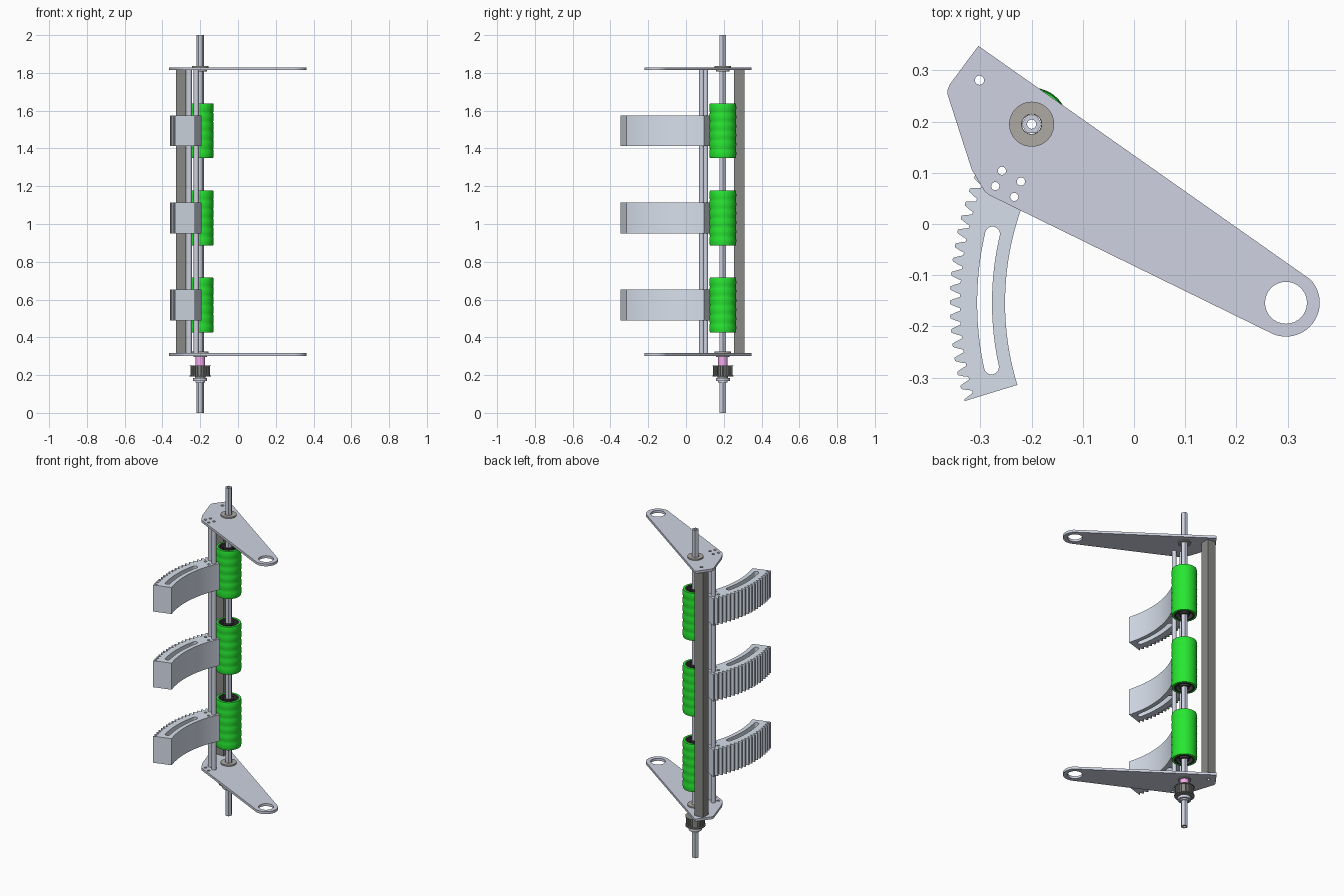
import bpy
from math import sin, cos, pi, radians

if "Cube" in bpy.data.objects:
    bpy.data.objects.remove(bpy.data.objects["Cube"])

SHAFT = (-0.2, 0.195)       # roller axis
PIVOT = (0.297, -0.154)     # arm pivot, also centre of the rack arcs
BAR = (-0.302, 0.281)
ROD_POINTS = [(-0.258, 0.104), (-0.221, 0.083)]
SPARE_POINTS = [(-0.271, 0.074), (-0.234, 0.053)]
LEVELS = [0.571, 1.032, 1.494]


def material(name, rgb):
    m = bpy.data.materials.new(name)
    m.diffuse_color = (*rgb, 1)
    m.use_nodes = True
    m.node_tree.nodes["Principled BSDF"].inputs["Base Color"].default_value = m.diffuse_color
    return m


STEEL = material("blue_grey", (0.62, 0.65, 0.75))
RACK = material("pale_blue_grey", (0.68, 0.74, 0.83))
DARK = material("dark_grey", (0.25, 0.25, 0.24))
BRONZE = material("warm_grey", (0.42, 0.40, 0.37))
GREEN = material("green", (0.02, 0.8, 0.03))
BLACK = material("black", (0.04, 0.04, 0.04))
PINK = material("pink", (0.9, 0.4, 0.85))


def arc(c, r, a0, a1, n):
    """Points on an arc, angles in degrees, both ends included."""
    return [(c[0] + r * cos(radians(a0 + (a1 - a0) * i / n)),
             c[1] + r * sin(radians(a0 + (a1 - a0) * i / n))) for i in range(n + 1)]


def circle(c, r, n=32):
    return arc(c, r, 0, 360, n)[:-1]


def finish(name, mesh, mat):
    ob = bpy.data.objects.new(name, mesh)
    bpy.context.collection.objects.link(ob)
    mesh.materials.clear()
    mesh.materials.append(mat)
    bpy.ops.object.select_all(action='DESELECT')
    ob.select_set(True)
    bpy.context.view_layer.objects.active = ob
    bpy.ops.object.shade_smooth_by_angle(angle=radians(30))
    return ob


def extrude(name, loops, z0, z1, mat):
    """Extrude an outline (first loop) with holes (other loops) from z0 to z1."""
    cu = bpy.data.curves.new(name, 'CURVE')
    cu.dimensions = '2D'
    cu.fill_mode = 'BOTH'
    cu.extrude = (z1 - z0) / 2
    for pts in loops:
        s = cu.splines.new('POLY')
        s.points.add(len(pts) - 1)
        for p, (x, y) in zip(s.points, pts):
            p.co = (x, y, 0, 1)
        s.use_cyclic_u = True
    tmp = bpy.data.objects.new(name + "_outline", cu)
    bpy.context.collection.objects.link(tmp)
    dg = bpy.context.evaluated_depsgraph_get()
    mesh = bpy.data.meshes.new_from_object(tmp.evaluated_get(dg))
    bpy.data.objects.remove(tmp)
    ob = finish(name, mesh, mat)
    ob.location.z = (z0 + z1) / 2
    return ob


def lathe(name, profile, z, mat, n=48):
    """Revolve a closed (radius, z) profile around the shaft axis."""
    k = len(profile)
    verts = [(r * cos(2 * pi * i / n), r * sin(2 * pi * i / n), h)
             for i in range(n) for r, h in profile]
    faces = [(i * k + j, (i + 1) % n * k + j, (i + 1) % n * k + (j + 1) % k, i * k + (j + 1) % k)
             for i in range(n) for j in range(k)]
    mesh = bpy.data.meshes.new(name)
    mesh.from_pydata(verts, [], faces)
    ob = finish(name, mesh, mat)
    ob.location = (*SHAFT, z)
    return ob


def ring(name, r0, r1, z0, z1, mat):
    return lathe(name, [(r0, z0), (r1, z0), (r1, z1), (r0, z1)], 0, mat)


# Side arms with a pivot eye, bearing seat and bolt holes
arm = [(-0.304, 0.348), (-0.360, 0.273), (-0.364, 0.263), (-0.364, 0.252),
       (-0.317, 0.106), (-0.292, 0.064), (-0.284, 0.057)]
arm += arc(PIVOT, 0.066, -116, 44, 28)
holes = [circle(PIVOT, 0.041), circle(SHAFT, 0.036), circle(BAR, 0.009, 20)]
holes += [circle(p, 0.008, 20) for p in ROD_POINTS + SPARE_POINTS]
for side, z in (("lower", 0.301), ("upper", 1.814)):
    extrude(side + "_arm", [arm] + holes, z, z + 0.015, STEEL)
    # Flanged bearing in each arm
    lathe(side + "_bearing", [(0.0195, -0.006), (0.036, -0.006), (0.036, 0.015),
                              (0.044, 0.015), (0.044, 0.023), (0.0195, 0.023)], z, BRONZE)

# Hollow hexagonal shaft
extrude("hex_shaft", [circle(SHAFT, 0.0198, 6), circle(SHAFT, 0.009, 20)], 0, 2, STEEL)


# Square cross bar
def square(h):
    return [(BAR[0] + a * h, BAR[1] + b * h) for a, b in ((-1, -1), (1, -1), (1, 1), (-1, 1))]


extrude("cross_bar", [square(0.0275), square(0.021)], 0.316, 1.814, DARK)

# Two tubular tie rods
for i, p in enumerate(ROD_POINTS):
    extrude(f"tie_rod_{i + 1}", [circle(p, 0.0135), circle(p, 0.008, 20)], 0.316, 1.814, STEEL)

# Curved toothed racks: toothed outer arc, smooth inner arc, curved slot
A0, A1, TEETH = 153.0, 197.0, 18
step = (A1 - A0) / TEETH
rack = []
for i in range(TEETH):
    for f, r in ((0.0, 0.657), (0.14, 0.656), (0.32, 0.645), (0.42, 0.637),
                 (0.62, 0.637), (0.72, 0.645), (0.88, 0.656)):
        rack += arc(PIVOT, r, A0 + (i + f) * step, 0, 1)[:1]
rack += arc(PIVOT, 0.657, A1, 0, 1)[:1]
rack += arc(PIVOT, 0.549, A1, A0, 24)

S0, S1, SR, SW = 166.8, 192.3, 0.589, 0.0145
cap0, cap1 = arc(PIVOT, SR, S0, S1, 1)
slot = arc(PIVOT, SR + SW, S0, S1, 20) + arc(cap1, SW, S1, S1 + 180, 10)[1:-1]
slot += arc(PIVOT, SR - SW, S1, S0, 20) + arc(cap0, SW, S0 + 180, S0 + 360, 10)[1:-1]
rack_holes = [slot] + [circle(p, 0.0135) for p in ROD_POINTS]
rack_holes += [circle(p, 0.008, 20) for p in SPARE_POINTS]

# Green sleeve profile with shallow bands
BANDS, H = 6, 0.145
sleeve = [(0.058, H), (0.058, -H)]
for i in range(BANDS):
    for f, r in ((0.0, 0.0685), (0.2, 0.0705), (0.5, 0.0715), (0.8, 0.0705)):
        sleeve.append((r, -H + 2 * H * (i + f) / BANDS))
sleeve.append((0.0685, H))
hub = [(0.019, -H), (0.028, -H), (0.028, -0.115), (0.048, -0.115), (0.048, -H), (0.058, -H),
       (0.058, H), (0.048, H), (0.048, 0.115), (0.028, 0.115), (0.028, H), (0.019, H)]

for i, z in enumerate(LEVELS):
    extrude(f"toothed_rack_{i + 1}", [rack] + rack_holes, z - 0.081, z + 0.081, RACK)
    lathe(f"roller_sleeve_{i + 1}", sleeve, z, GREEN)
    lathe(f"roller_hub_{i + 1}", hub, z, BLACK)

# Drive end: spacer, toothed pulley with flanges, and shaft collar
ring("spacer", 0.019, 0.025, 0.252, 0.295, PINK)
pulley = []
for i in range(24):
    for f, r in ((0, 0.046), (0.35, 0.046), (0.45, 0.052), (0.9, 0.052)):
        pulley += arc(SHAFT, r, (i + f) * 15, 0, 1)[:1]
extrude("drive_pulley", [pulley, circle(SHAFT, 0.019)], 0.198, 0.248, DARK)
ring("pulley_flange_lower", 0.019, 0.056, 0.193, 0.199, DARK)
ring("pulley_flange_upper", 0.019, 0.056, 0.247, 0.252, DARK)
ring("pulley_hub", 0.019, 0.028, 0.184, 0.193, DARK)
lathe("shaft_collar", [(0.019, 0.160), (0.026, 0.160), (0.026, 0.168), (0.037, 0.168),
                       (0.037, 0.185), (0.019, 0.185)], 0, STEEL)
